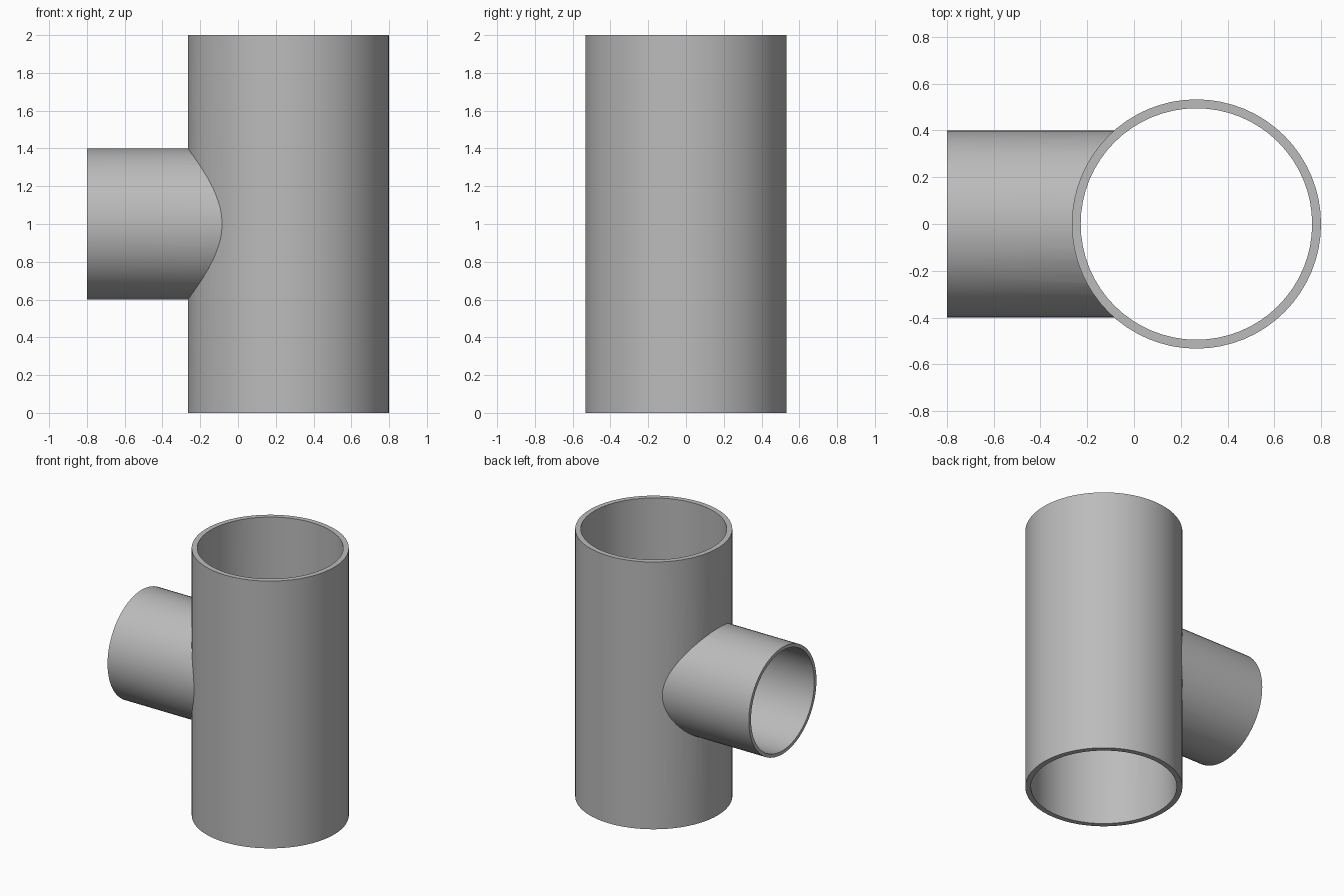
import bpy
from math import pi, radians

cube = bpy.data.objects.get("Cube")
if cube:
    bpy.data.objects.remove(cube, do_unlink=True)

AXIS_X = 0.267      # centre line of the main pipe
HEIGHT = 2.0
MAIN_R, MAIN_BORE = 0.533, 0.495
BRANCH_R, BRANCH_BORE = 0.4, 0.374
BRANCH_END = -0.8
SIDES = 64

steel = bpy.data.materials.new("grey steel")
colour = (0.5, 0.5, 0.5, 1)
steel.diffuse_color = colour
steel.use_nodes = True
steel.node_tree.nodes["Principled BSDF"].inputs["Base Color"].default_value = colour


def cylinder(name, radius, length, centre, tilt=0):
    bpy.ops.mesh.primitive_cylinder_add(vertices=SIDES, radius=radius, depth=length,
                                        location=centre, rotation=(0, tilt, 0))
    obj = bpy.context.object
    obj.name = name
    obj.data.materials.append(steel)
    return obj


def branch(name, radius, overshoot=0):
    # horizontal cylinder running from the open end to the main centre line
    start = BRANCH_END - overshoot
    return cylinder(name, radius, AXIS_X - start,
                    ((AXIS_X + start) / 2, 0, HEIGHT / 2), pi / 2)


def combine(target, tool, operation):
    mod = target.modifiers.new(tool.name, "BOOLEAN")
    mod.operation = operation
    mod.solver = "EXACT"
    mod.object = tool
    bpy.context.view_layer.objects.active = target
    bpy.ops.object.modifier_apply(modifier=mod.name)
    bpy.data.objects.remove(tool, do_unlink=True)


# Outer shell: upright pipe joined with the side branch
middle = (AXIS_X, 0, HEIGHT / 2)
pipe = cylinder("tee_pipe", MAIN_R, HEIGHT, middle)
combine(pipe, branch("side_branch", BRANCH_R), "UNION")

# Bores: open through the main pipe and into the branch
combine(pipe, cylinder("main_bore", MAIN_BORE, HEIGHT + 0.2, middle), "DIFFERENCE")
combine(pipe, branch("branch_bore", BRANCH_BORE, 0.1), "DIFFERENCE")

# Smooth walls with crisp rims and a crisp joint
bpy.ops.object.select_all(action="DESELECT")
pipe.select_set(True)
bpy.context.view_layer.objects.active = pipe
bpy.ops.object.shade_smooth_by_angle(angle=radians(25))
